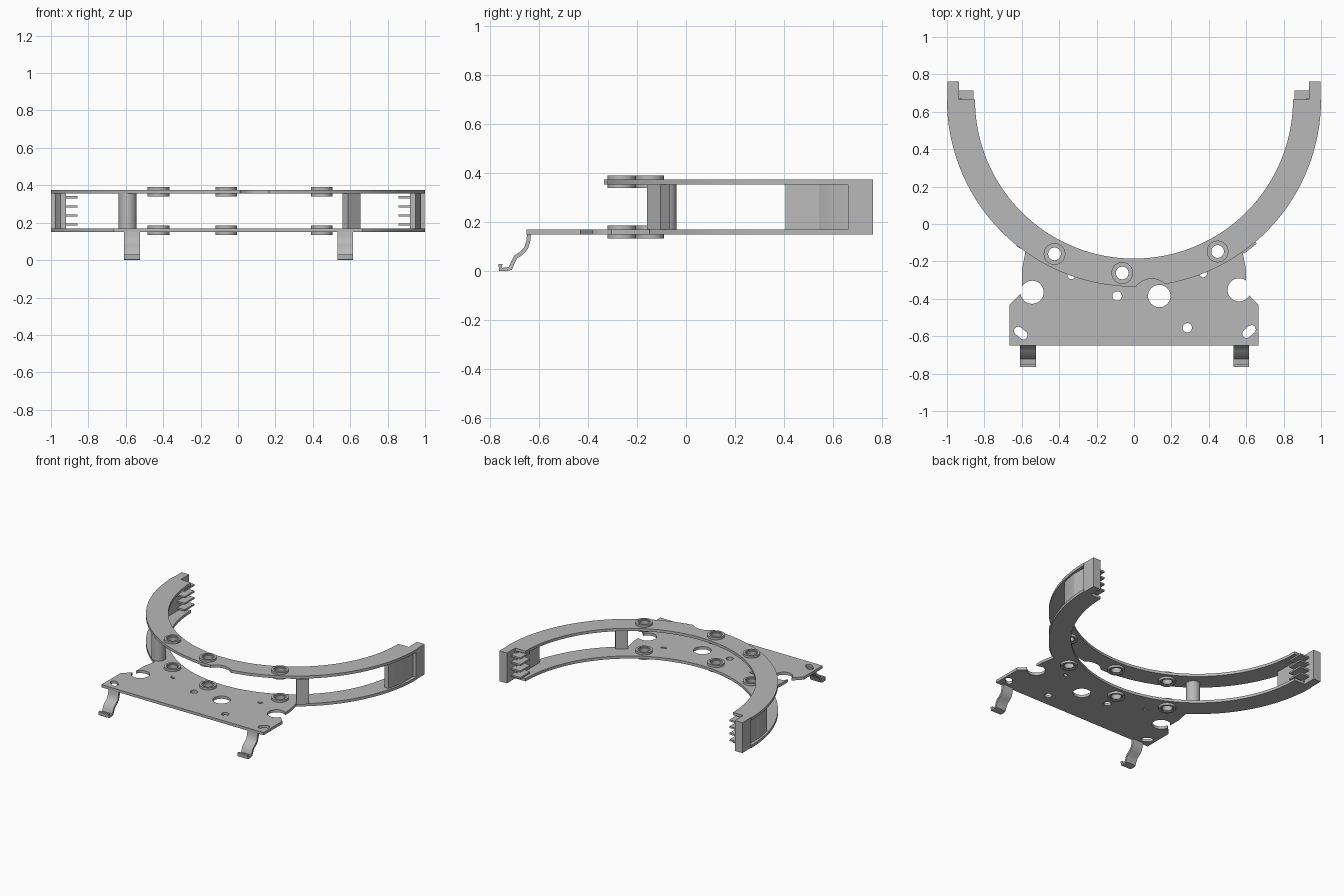
import bpy, bmesh
from math import sin, cos, pi, radians, sqrt
from mathutils import Vector

if "Cube" in bpy.data.objects:
    bpy.data.objects.remove(bpy.data.objects["Cube"])

grey = bpy.data.materials.new("plain grey")
grey.use_nodes = True
grey.diffuse_color = (0.48, 0.48, 0.48, 1)
grey.node_tree.nodes["Principled BSDF"].inputs["Base Color"].default_value = grey.diffuse_color

CENTRE_Y = 0.665
LOW, LOW_TOP, HIGH, TOP = 0.15, 0.17, 0.355, 0.375


def prism(name, pts, lo, hi, along_x=False):
    """Extrude a flat outline between two levels, upward or along x."""
    bm = bmesh.new()
    place = (lambda a, b: (lo, a, b)) if along_x else (lambda a, b: (a, b, lo))
    face = bm.faces.new([bm.verts.new(place(a, b)) for a, b in pts])
    res = bmesh.ops.extrude_face_region(bm, geom=[face])
    verts = [v for v in res["geom"] if isinstance(v, bmesh.types.BMVert)]
    step = (hi - lo, 0, 0) if along_x else (0, 0, hi - lo)
    bmesh.ops.translate(bm, verts=verts, vec=step)
    bmesh.ops.recalc_face_normals(bm, faces=bm.faces)
    mesh = bpy.data.meshes.new(name)
    bm.to_mesh(mesh)
    bm.free()
    mesh.materials.append(grey)
    obj = bpy.data.objects.new(name, mesh)
    bpy.context.collection.objects.link(obj)
    return obj


def box(name, x0, x1, y0, y1, z0, z1):
    return prism(name, [(x0, y0), (x1, y0), (x1, y1), (x0, y1)], z0, z1)


def arc(r, a0, a1, n, cx=0, cy=CENTRE_Y):
    return [(cx + r * cos(radians(a0 + (a1 - a0) * i / n)),
             cy + r * sin(radians(a0 + (a1 - a0) * i / n))) for i in range(n + 1)]


def circle(x, y, r, n=32):
    return arc(r, 0, 360, n, x, y)[:-1]


def slot(x, y, length, r, angle):
    dx, dy = cos(radians(angle)) * length / 2, sin(radians(angle)) * length / 2
    return (arc(r, angle - 90, angle + 90, 10, x + dx, y + dy)
            + arc(r, angle + 90, angle + 270, 10, x - dx, y - dy))


def combine(obj, tool, kind="DIFFERENCE"):
    mod = obj.modifiers.new("combine", "BOOLEAN")
    mod.operation, mod.object, mod.solver = kind, tool, "EXACT"
    bpy.context.view_layer.objects.active = obj
    bpy.ops.object.modifier_apply(modifier=mod.name)
    bpy.data.objects.remove(tool)


def smooth(obj):
    bpy.ops.object.select_all(action="DESELECT")
    obj.select_set(True)
    bpy.context.view_layer.objects.active = obj
    bpy.ops.object.shade_smooth_by_angle(angle=radians(30))


# Half rings
ring = arc(1, 180, 360, 96) + arc(0.85, 360, 180, 96)
upper_ring = prism("upper_ring", ring, HIGH, TOP)
lower_ring = prism("lower_ring", ring, LOW, LOW_TOP)
combine(upper_ring, prism("notch", circle(0.095, -0.4, 0.107), 0.3, 0.5))

# Mounting plate with its holes
half = [(0.665, -0.65), (0.665, -0.43), (0.6, -0.365), (0.6, -0.25), (0.577, -0.13), (0.4, -0.13)]
inner = arc(0.93, 295, 245, 24)
plate = prism("mounting_plate", half + inner + [(-x, y) for x, y in reversed(half)], LOW, LOW_TOP)
holes = [circle(-0.545, -0.365, 0.062), circle(0.562, -0.352, 0.062), circle(0.135, -0.385, 0.06),
         circle(-0.09, -0.385, 0.025), circle(0.285, -0.555, 0.025),
         circle(-0.335, -0.275, 0.02), circle(0.37, -0.265, 0.02),
         slot(-0.605, -0.583, 0.035, 0.023, -40), slot(0.615, -0.575, 0.035, 0.023, 40)]
for outline in holes:
    combine(plate, prism("hole", outline, 0.1, 0.25))
combine(lower_ring, plate, "UNION")
lower_ring.name = "lower_ring_and_plate"

# Bushings clamped through both rings
for i, (x, y) in enumerate([(-0.425, -0.16), (-0.063, -0.262), (0.447, -0.147)]):
    for level, disc in (("lower", lower_ring), ("upper", upper_ring)):
        mid = (LOW + LOW_TOP) / 2 if level == "lower" else (HIGH + TOP) / 2
        combine(disc, prism("bore", circle(x, y, 0.045), mid - 0.05, mid + 0.05))
        bush = prism(f"{level}_bushing_{i + 1}", circle(x, y, 0.058, 40), mid - 0.026, mid + 0.026)
        combine(bush, prism("bore", circle(x, y, 0.034), mid - 0.1, mid + 0.1))
        for side in (-1, 1):
            z = mid + side * 0.026
            combine(bush, prism("recess", circle(x, y, 0.042), z - 0.007, z + 0.007))
        smooth(bush)
for disc in (upper_ring, lower_ring):
    smooth(disc)

# Spacers between the rings
smooth(prism("round_spacer", circle(-0.59, -0.086, 0.048), LOW_TOP, HIGH))
t, n = Vector((0.78, 0.62)).normalized(), Vector((0.62, -0.78)).normalized()
mid = Vector((0.607, -0.112))
corners = [mid + t * 0.043 * a + n * 0.025 * b for a, b in ((-1, -1), (1, -1), (1, 1), (-1, 1))]
prism("square_spacer", [tuple(c) for c in corners], LOW_TOP, HIGH)

# Ring ends: wall, end block and comb teeth
start = -15.3
wall = arc(0.985, start, -7, 8) + [(0.975, 0.55), (0.975, 0.67), (0.92, 0.67), (0.92, 0.405)]
for side, s in (("left", 1), ("right", -1)):
    smooth(prism(side + "_end_wall", [(s * x, y) for x, y in wall], LOW_TOP, HIGH))
    box(side + "_end_block", s * 0.935, s * 0.996, 0.66, 0.763, LOW, TOP)
    for k in range(4):
        z = 0.19 + k * 0.0485
        box(f"{side}_tooth_{k + 1}", s * 0.858, s * 0.937, 0.6, 0.715, z - 0.006, z + 0.006)

# Bent spring hooks on the front edge
path = [Vector(p) for p in [(-0.64, 0.16), (-0.643, 0.125), (-0.652, 0.095), (-0.67, 0.075),
                            (-0.695, 0.058), (-0.707, 0.035), (-0.716, 0.012), (-0.735, 0.008),
                            (-0.757, 0.008), (-0.757, 0.03)]]
edge_a, edge_b = [], []
for i, p in enumerate(path):
    d = (path[min(i + 1, len(path) - 1)] - path[max(i - 1, 0)]).normalized()
    off = Vector((-d.y, d.x)) * 0.008
    edge_a.append(tuple(p + off))
    edge_b.append(tuple(p - off))
for side, x in (("left", 0.573), ("right", -0.567)):
    hook = prism(side + "_hook", edge_a + edge_b[::-1], x - 0.042, x + 0.042, True)
    smooth(hook)
